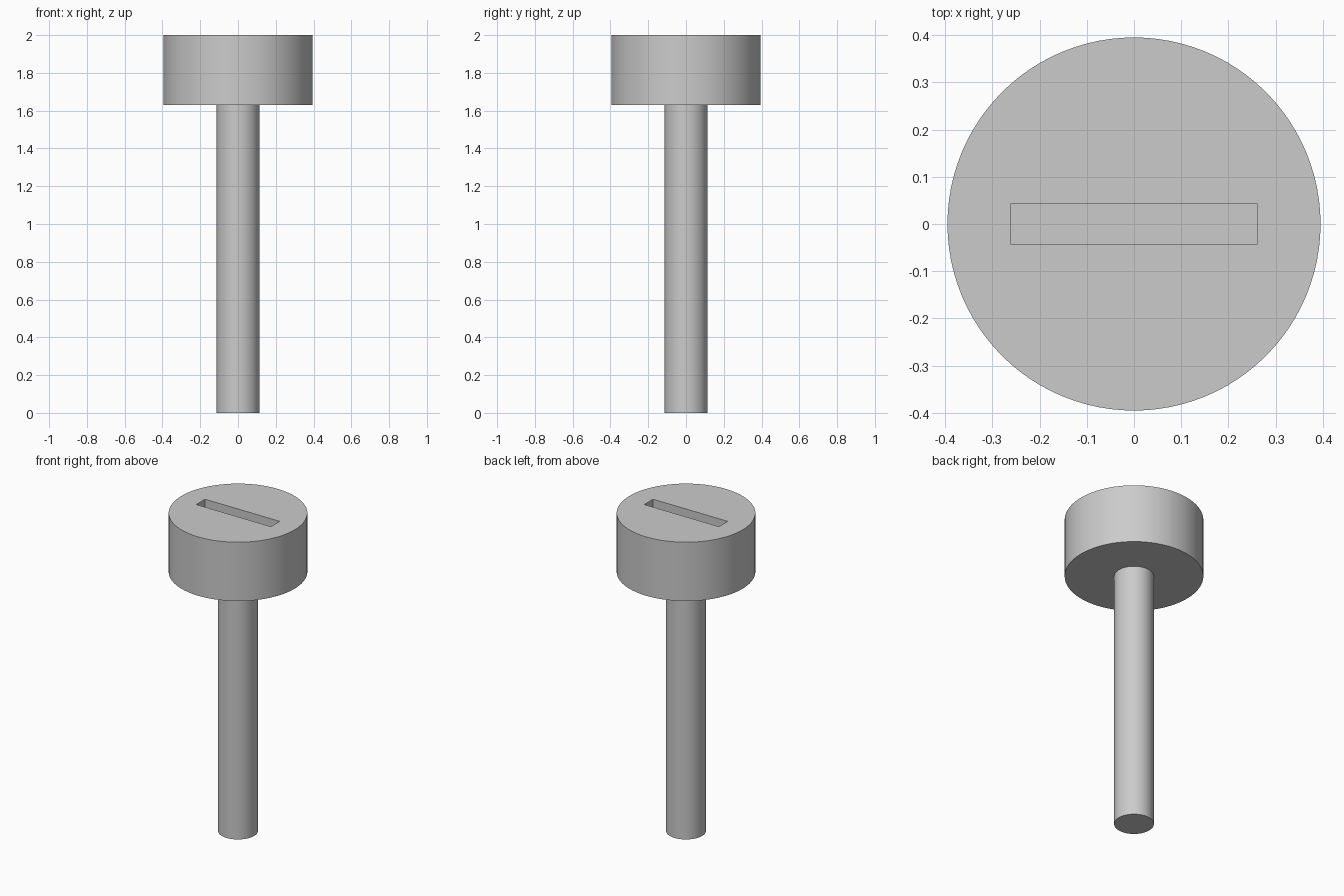
import bpy
import math

if "Cube" in bpy.data.objects:
    bpy.data.objects.remove(bpy.data.objects["Cube"], do_unlink=True)

HEAD_RADIUS, SHAFT_RADIUS = 0.395, 0.113
HEAD_BOTTOM, TOP = 1.63, 2.0
SLOT_LENGTH, SLOT_WIDTH, SLOT_DEPTH = 0.52, 0.087, 0.13

# Plain grey material
grey = bpy.data.materials.new("light_grey")
grey.use_nodes = True
colour = (0.6, 0.6, 0.6, 1)
grey.diffuse_color = colour
grey.node_tree.nodes["Principled BSDF"].inputs["Base Color"].default_value = colour


def cylinder(name, radius, bottom, top):
    bpy.ops.mesh.primitive_cylinder_add(
        vertices=96, radius=radius, depth=top - bottom,
        location=(0, 0, (bottom + top) / 2))
    part = bpy.context.object
    part.name = name
    part.data.materials.append(grey)
    return part


def smooth(part):
    bpy.ops.object.select_all(action="DESELECT")
    part.select_set(True)
    bpy.context.view_layer.objects.active = part
    bpy.ops.object.shade_smooth_by_angle(angle=math.radians(30))


# Round shaft, meeting the underside of the head
shaft = cylinder("shaft", SHAFT_RADIUS, 0, HEAD_BOTTOM)
smooth(shaft)

# Wide head with a driver slot cut into the top
head = cylinder("head", HEAD_RADIUS, HEAD_BOTTOM, TOP)
bpy.ops.mesh.primitive_cube_add(size=1, location=(0, 0, TOP))
cutter = bpy.context.object
cutter.name = "slot_cutter"
cutter.scale = (SLOT_LENGTH, SLOT_WIDTH, SLOT_DEPTH * 2)
cutter.data.materials.append(grey)

cut = head.modifiers.new("slot", "BOOLEAN")
cut.operation = "DIFFERENCE"
cut.solver = "EXACT"
cut.object = cutter
bpy.context.view_layer.objects.active = head
bpy.ops.object.modifier_apply(modifier=cut.name)
bpy.data.objects.remove(cutter, do_unlink=True)
smooth(head)
